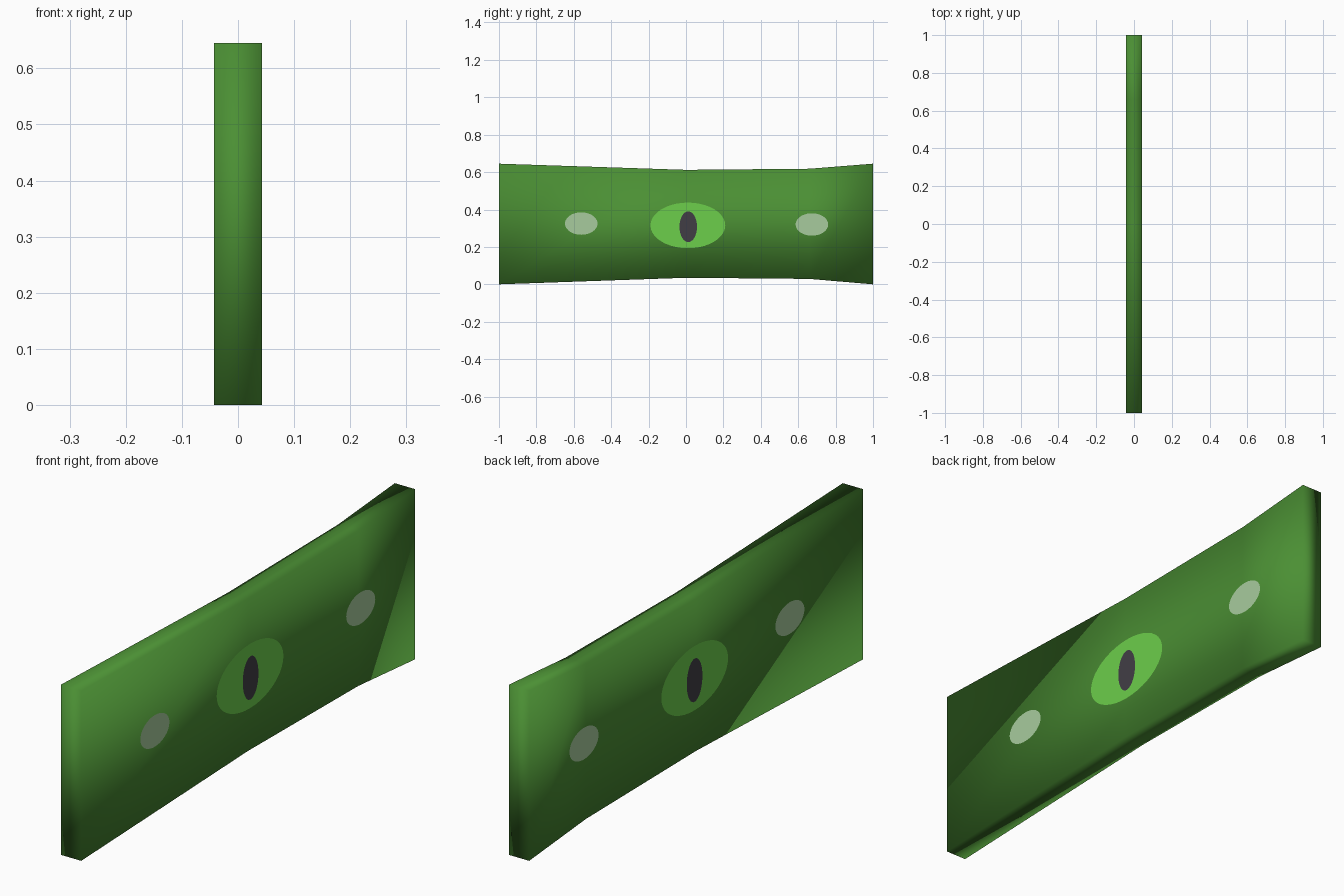
import bpy
import bmesh
import math

if "Cube" in bpy.data.objects:
    bpy.data.objects.remove(bpy.data.objects["Cube"])

HALF = 0.0425          # half thickness of the note


def material(name, rgb):
    m = bpy.data.materials.new(name)
    m.diffuse_color = (*rgb, 1.0)
    m.use_nodes = True
    m.node_tree.nodes["Principled BSDF"].inputs["Base Color"].default_value = m.diffuse_color
    return m


GREEN = material("dark green", (0.070, 0.275, 0.034))
BRIGHT = material("bright green", (0.150, 0.620, 0.070))
PALE = material("pale green", (0.390, 0.600, 0.340))
CHARCOAL = material("charcoal", (0.053, 0.048, 0.060))


def finish(bm, name, mat):
    me = bpy.data.meshes.new(name)
    bm.to_mesh(me)
    bm.free()
    me.materials.append(mat)
    ob = bpy.data.objects.new(name, me)
    bpy.context.collection.objects.link(ob)
    return ob


# Note body: cross-sections along y, waisted in the middle (y, bottom, top)
sections = [(-1.0, 0.0, 0.645), (0.0, 0.035, 0.612),
            (0.66, 0.029, 0.618), (1.0, 0.0, 0.645)]
bm = bmesh.new()
rings = []
for y, lo, hi in sections:
    rings.append([bm.verts.new((x, y, z)) for x, z in
                  ((-HALF, lo), (HALF, lo), (HALF, hi), (-HALF, hi))])
for a, b in zip(rings, rings[1:]):
    for i in range(4):
        j = (i + 1) % 4
        bm.faces.new((a[i], a[j], b[j], b[i]))
bm.faces.new(rings[0])
bm.faces.new(rings[-1][::-1])
bmesh.ops.recalc_face_normals(bm, faces=bm.faces[:])
for f in bm.faces:
    f.smooth = True
finish(bm, "note_body", GREEN)


# Painted ovals: one thin disc on each broad side
def oval(name, y, z, ry, rz, lift, mat, n=40):
    bm = bmesh.new()
    for side in (-1, 1):
        vs = []
        for i in range(n):
            t = side * 2 * math.pi * i / n
            vs.append(bm.verts.new((side * (HALF + lift),
                                    y + ry * math.cos(t),
                                    z + rz * math.sin(t))))
        bm.faces.new(vs)
    finish(bm, name, mat)


oval("centre_oval", 0.01, 0.315, 0.20, 0.122, 0.001, BRIGHT)
oval("left_spot", -0.56, 0.325, 0.087, 0.06, 0.001, PALE)
oval("right_spot", 0.673, 0.32, 0.087, 0.06, 0.001, PALE)
# Plain dark mark in the middle of the centre oval
oval("centre_mark", 0.012, 0.308, 0.047, 0.082, 0.002, CHARCOAL)
